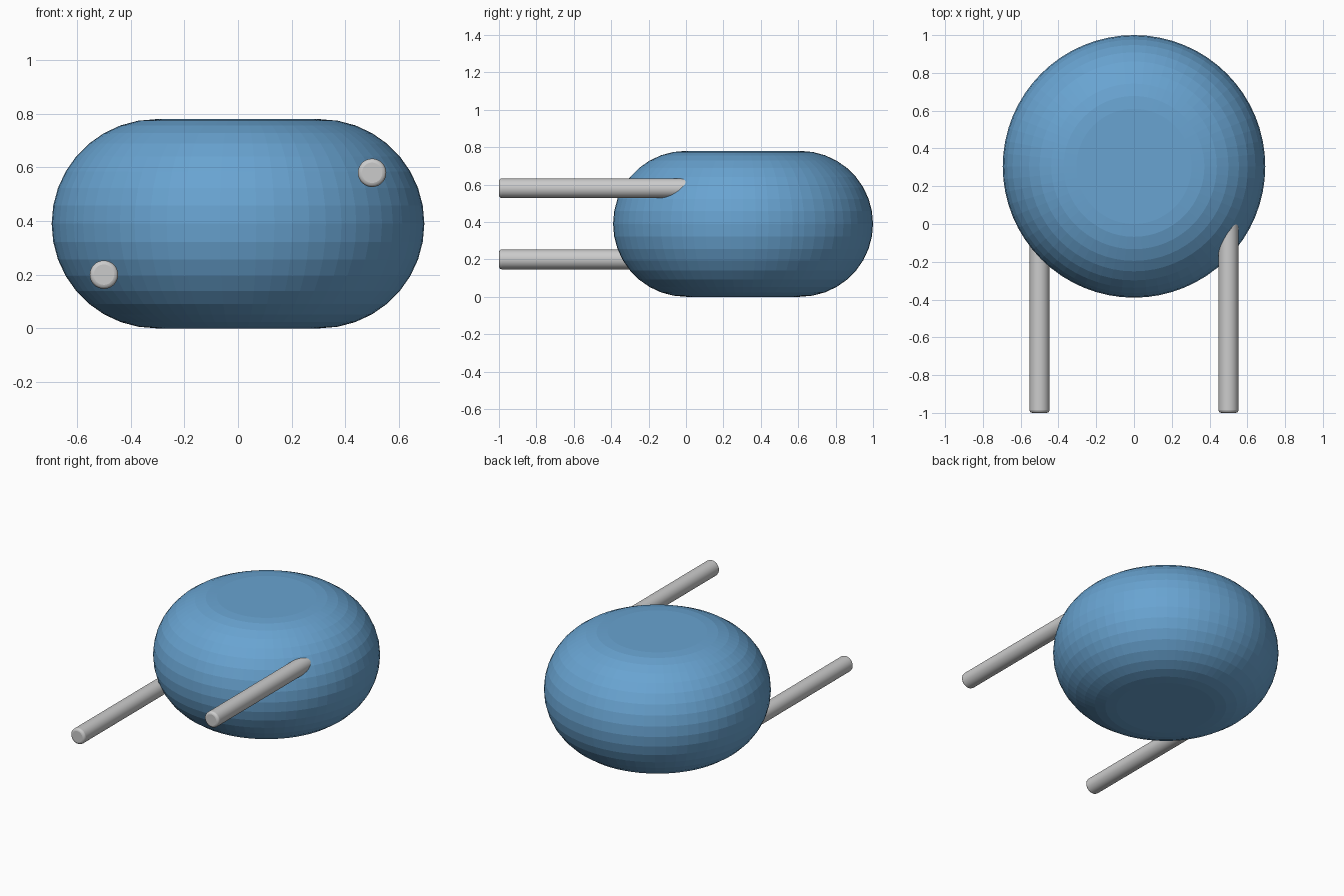
import bpy, math

if "Cube" in bpy.data.objects:
    bpy.data.objects.remove(bpy.data.objects["Cube"])

# Rounded body: half-circle rim lathed around a vertical axis
CX, CY, CZ = 0.0, 0.305, 0.39
CORE, RIM = 0.305, 0.39
SIDES, STEPS = 64, 18

verts, faces = [], []
for i in range(STEPS + 1):
    a = math.pi * (i / STEPS - 0.5)
    r, z = CORE + RIM * math.cos(a), CZ + RIM * math.sin(a)
    for j in range(SIDES):
        t = 2 * math.pi * j / SIDES
        verts.append((CX + r * math.cos(t), CY + r * math.sin(t), z))
for i in range(STEPS):
    for j in range(SIDES):
        k = (j + 1) % SIDES
        faces.append((i * SIDES + j, i * SIDES + k, (i + 1) * SIDES + k, (i + 1) * SIDES + j))
faces.append(tuple(reversed(range(SIDES))))
faces.append(tuple(range(STEPS * SIDES, (STEPS + 1) * SIDES)))

mesh = bpy.data.meshes.new("round_body")
mesh.from_pydata(verts, [], faces)
body = bpy.data.objects.new("round_body", mesh)
bpy.context.collection.objects.link(body)
blue = bpy.data.materials.new("blue")
blue.diffuse_color = (0.14, 0.37, 0.64, 1)
blue.use_nodes = True
blue.node_tree.nodes["Principled BSDF"].inputs["Base Color"].default_value = blue.diffuse_color
mesh.materials.append(blue)


# Rods running forward from inside the body, with softened ends
def rod(name, x, z, y0=-1.0, y1=0.1, radius=0.053):
    bpy.ops.mesh.primitive_cylinder_add(vertices=32, radius=radius, depth=y1 - y0,
                                        location=(x, (y0 + y1) / 2, z),
                                        rotation=(math.pi / 2, 0, 0))
    ob = bpy.context.object
    ob.name = name
    bpy.ops.object.shade_smooth_by_angle(angle=math.radians(35))
    bev = ob.modifiers.new("soft_ends", 'BEVEL')
    bev.width, bev.segments = 0.015, 3
    bev.limit_method = 'ANGLE'
    bev.angle_limit = math.radians(40)


rod("lower_left_rod", -0.5, 0.20)
rod("upper_right_rod", 0.5, 0.58)
